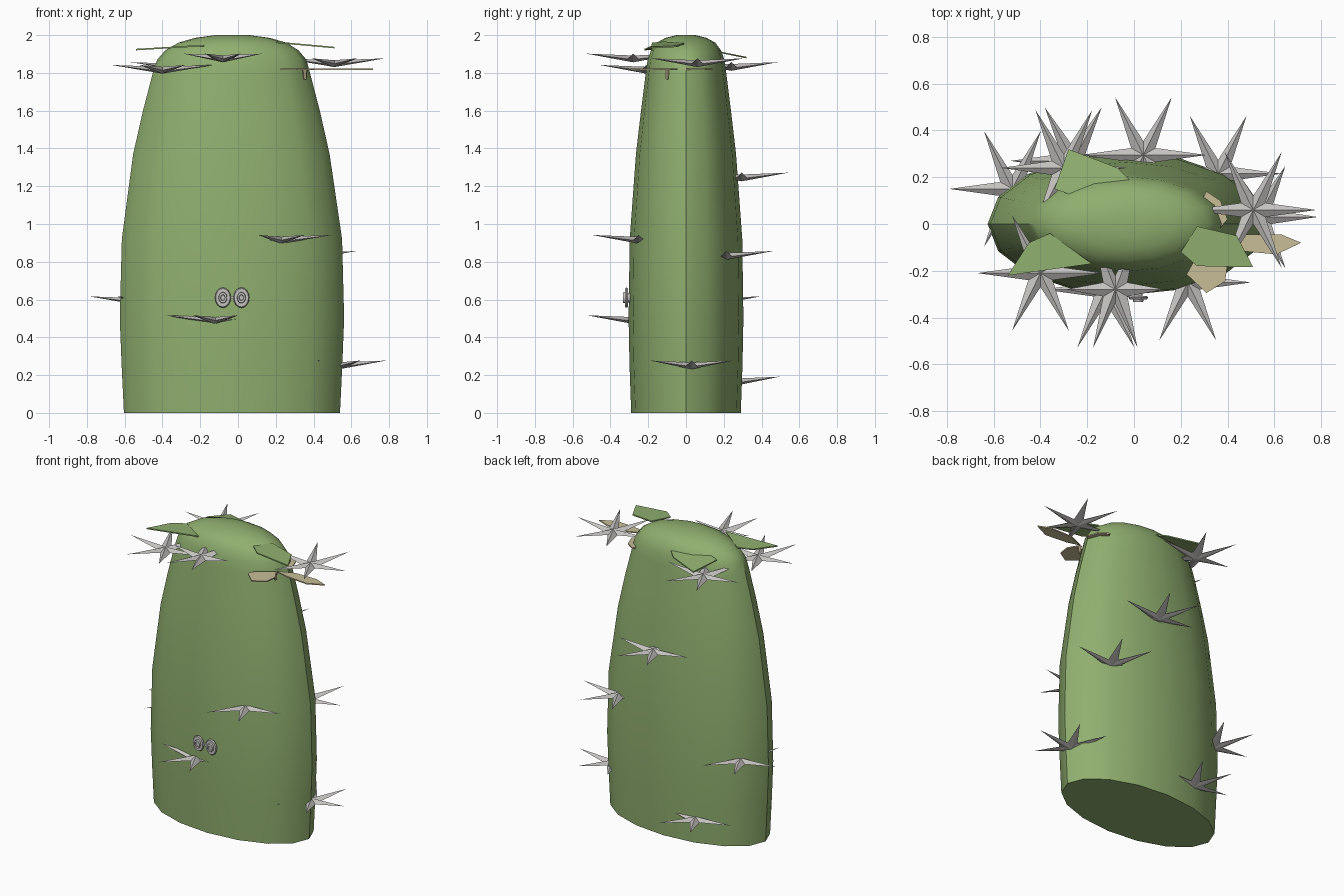
import bpy, bmesh, math
from math import sin, cos, pi

if "Cube" in bpy.data.objects:
    bpy.data.objects.remove(bpy.data.objects["Cube"])


def material(name, rgb):
    m = bpy.data.materials.new(name)
    m.diffuse_color = (*rgb, 1)
    m.use_nodes = True
    m.node_tree.nodes["Principled BSDF"].inputs["Base Color"].default_value = m.diffuse_color
    return m


GREEN = material("cactus green", (0.28, 0.43, 0.16))
GREY = material("spine grey", (0.56, 0.55, 0.53))
BEIGE = material("petal beige", (0.58, 0.51, 0.31))


def finish(bm, name, mat, smooth=False):
    bmesh.ops.recalc_face_normals(bm, faces=bm.faces[:])
    me = bpy.data.meshes.new(name)
    bm.to_mesh(me)
    bm.free()
    me.materials.append(mat)
    ob = bpy.data.objects.new(name, me)
    bpy.context.collection.objects.link(ob)
    if smooth:
        bpy.ops.object.select_all(action='DESELECT')
        ob.select_set(True)
        bpy.context.view_layer.objects.active = ob
        bpy.ops.object.shade_smooth_by_angle(angle=math.radians(40))
    return ob


def loft(bm, rings):
    """Skin a list of equal-length point rings and cap both ends."""
    vs = [[bm.verts.new(p) for p in r] for r in rings]
    n = len(vs[0])
    for a, b in zip(vs, vs[1:]):
        for i in range(n):
            j = (i + 1) % n
            bm.faces.new((a[i], a[j], b[j], b[i]))
    bm.faces.new(vs[0][::-1])
    bm.faces.new(vs[-1])


# trunk: stacked ellipses (z, centre x, half width, half depth)
PROFILE = [(0, -.032, .572, .29), (.25, -.032, .584, .299), (.5, -.032, .594, .304),
           (.92, -.032, .583, .298), (1.37, -.035, .52, .265), (1.6, -.035, .468, .238),
           (1.8, -.035, .416, .213), (1.87, -.033, .395, .203), (1.92, -.032, .352, .185),
           (1.96, -.03, .285, .155), (1.985, -.03, .2, .11), (2.0, -.03, .09, .05)]
bm = bmesh.new()
loft(bm, [[(cx + rx * cos(2 * pi * i / 16), ry * sin(2 * pi * i / 16), z) for i in range(16)]
          for z, cx, rx, ry in PROFILE])
finish(bm, "trunk", GREEN, True)


# six-pointed spine clusters with raised tips
def spine_cluster(x, y, z, rx=.27, ry=.26):
    bm = bmesh.new()
    top = bm.verts.new((x, y, z + .022))
    low = bm.verts.new((x, y, z - .014))
    ring = []
    for i in range(12):
        a = pi * i / 6
        if i % 2:
            p = (x + .06 * cos(a), y + .06 * sin(a), z + .004)
        else:
            p = (x + rx * cos(a) * (1 if i in (0, 6) else .9), y + ry * 1.1 * sin(a), z + .032)
        ring.append(bm.verts.new(p))
    for i in range(12):
        j = (i + 1) % 12
        bm.faces.new((top, ring[i], ring[j]))
        bm.faces.new((low, ring[j], ring[i]))
    finish(bm, "spine_cluster", GREY)


CLUSTERS = [(-.08, -.28, 1.87, .21), (-.40, -.21, 1.81), (.51, .06, 1.845), (-.30, .24, 1.825),
            (.04, .295, 1.24), (.36, .215, .825), (-.52, .15, .585), (-.26, .27, .16, .27, .24),
            (.23, -.25, .91), (-.12, -.28, .485), (.535, .03, .245, .25, .23)]
for c in CLUSTERS:
    spine_cluster(*c)


# thin leaves and petals from a flat outline
def plate(name, mat, pts, height, thick=.008):
    bm = bmesh.new()
    loft(bm, [[(x, y, height(x, y) + d) for x, y in pts] for d in (-thick / 2, thick / 2)])
    finish(bm, name, mat)


plate("leaf_left", GREEN, [(-.54, -.22), (-.45, -.08), (-.36, -.04), (-.18, -.17)],
      lambda x, y: 1.945 + (x + .18) * .06)
plate("leaf_right", GREEN, [(.27, -.01), (.2, -.12), (.27, -.18), (.51, -.185), (.44, -.05)],
      lambda x, y: 1.962 - (x - .2) * .09)
plate("leaf_back", GREEN, [(-.34, .15), (-.28, .32), (-.07, .24), (-.02, .19), (-.2, .1)],
      lambda x, y: 1.915 - (y - .15) * .2)


# small flower on the right shoulder: three petals and a stub
def level(x, y):
    return 1.818


plate("flower_petal", BEIGE, [(.36, -.09), (.47, -.045), (.63, -.045), (.715, -.08),
                              (.61, -.13), (.45, -.115)], level)
plate("flower_petal", BEIGE, [(.36, -.1), (.25, -.17), (.225, -.215), (.31, -.295),
                              (.39, -.245), (.4, -.17)], level)
plate("flower_petal", BEIGE, [(.34, -.05), (.4, .02), (.37, .1), (.31, .14), (.28, .08)], level)
bm = bmesh.new()
loft(bm, [[(.355 + r * cos(pi * i / 3), -.1 + r * sin(pi * i / 3), z) for i in range(6)]
          for z, r in ((1.765, .008), (1.815, .013))])
finish(bm, "flower_stub", BEIGE)


# button eyes: stalk, stepped disc and raised pupil
for ex in (-.08, .018):
    bm = bmesh.new()
    steps = [(-.28, .45), (-.308, .45), (-.308, .9), (-.315, 1), (-.322, .9),
             (-.322, .55), (-.334, .5), (-.334, .3), (-.328, .25)]
    loft(bm, [[(ex + .042 * s * cos(pi * i / 8), y, .61 + .054 * s * sin(pi * i / 8))
               for i in range(16)] for y, s in steps])
    finish(bm, "button_eye", GREY, True)

# bridge between the eyes
bpy.ops.mesh.primitive_cube_add(size=1, location=(-.031, -.308, .61))
bridge = bpy.context.object
bridge.name = "eye_bridge"
bridge.scale = (.04, .01, .015)
bridge.data.materials.append(GREY)
